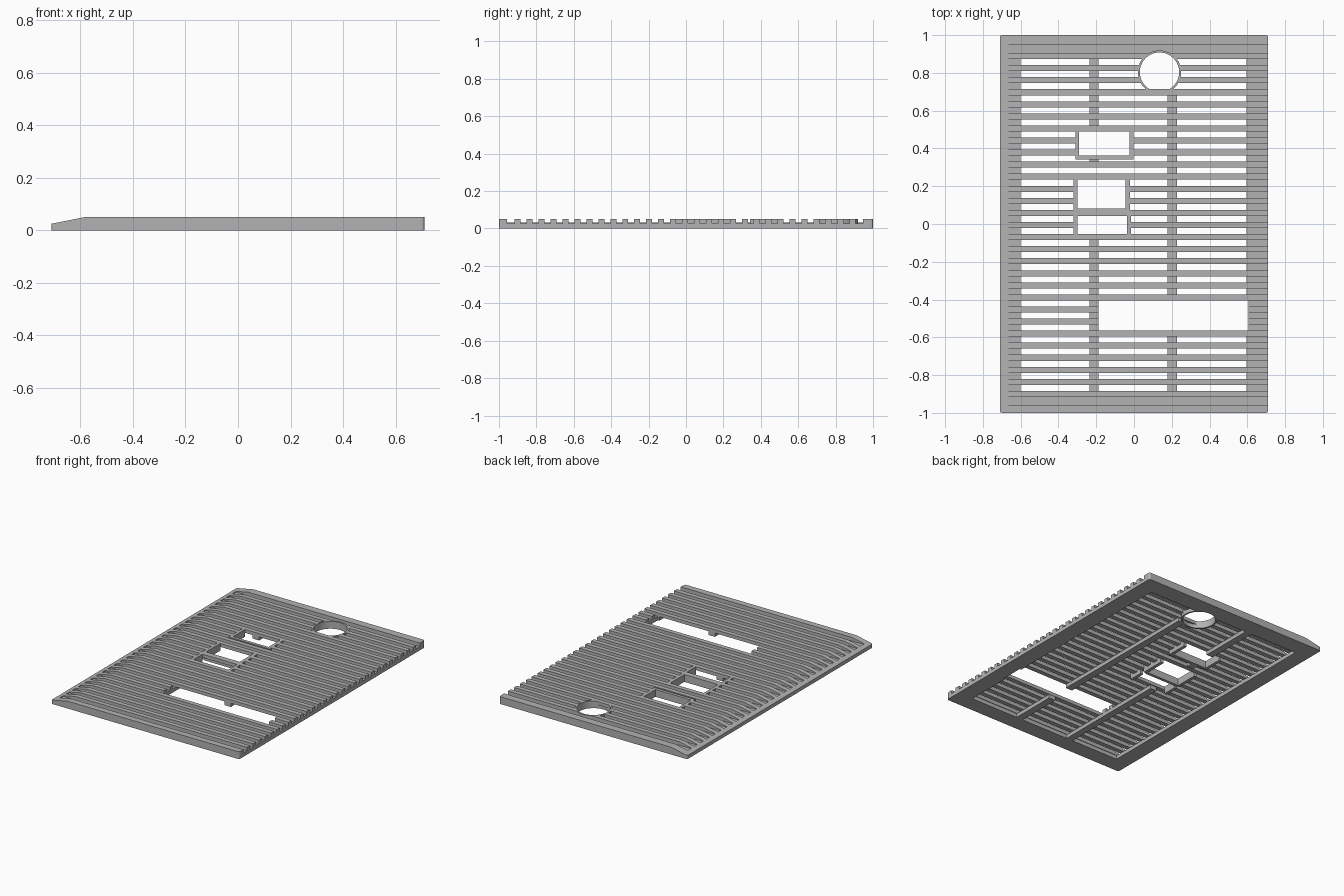
import bpy, bmesh, math
from mathutils import Vector

if "Cube" in bpy.data.objects:
    bpy.data.objects.remove(bpy.data.objects["Cube"])

X0, X1 = -0.71, 0.71       # plate width
H, FLOOR = 0.05, 0.026     # full height and groove floor
PITCH, HALF = 0.0639, 0.016
slats = [-0.836 + PITCH * k for k in range(-1, 28)]

grey = bpy.data.materials.new("grey_plastic")
grey.diffuse_color = (0.45, 0.45, 0.45, 1)
grey.use_nodes = True
grey.node_tree.nodes["Principled BSDF"].inputs["Base Color"].default_value = grey.diffuse_color


def make(name, bm):
    bmesh.ops.recalc_face_normals(bm, faces=bm.faces)
    me = bpy.data.meshes.new(name)
    bm.to_mesh(me)
    bm.free()
    me.materials.append(grey)
    ob = bpy.data.objects.new(name, me)
    bpy.context.collection.objects.link(ob)
    return ob


def prism(bm, points, offset):
    """Closed solid from a planar outline swept along an offset vector."""
    near = [bm.verts.new(p) for p in points]
    far = [bm.verts.new(Vector(p) + Vector(offset)) for p in points]
    bm.faces.new(near)
    bm.faces.new(far[::-1])
    for i in range(len(near)):
        k = (i + 1) % len(near)
        bm.faces.new((near[k], near[i], far[i], far[k]))


def boxes(name, items):
    """Several boxes (x0, x1, y0, y1, z0, z1) in one object."""
    bm = bmesh.new()
    for a, b, c, d, e, f in items:
        prism(bm, [(a, c, e), (b, c, e), (b, d, e), (a, d, e)], (0, 0, f - e))
    return make(name, bm)


def cut(target, cutter):
    cutter.hide_render = True
    cutter.hide_viewport = True
    mod = target.modifiers.new(cutter.name, 'BOOLEAN')
    mod.operation = 'DIFFERENCE'
    mod.solver = 'EXACT'
    mod.object = cutter


# Plate with a sloped left side and softened corners
bm = bmesh.new()
profile = [(X0, 0), (X1, 0), (X1, H), (-0.585, H), (X0, 0.025)]
prism(bm, [(x, -1, z) for x, z in profile], (0, 2, 0))
corners = []
for e in bm.edges:
    a, b = (v.co for v in e.verts)
    if abs(abs(a.x) - X1) < 1e-4 and (a - b).xy.length < 1e-4:
        corners.append(e)
bmesh.ops.bevel(bm, geom=corners, offset=0.012, segments=3, profile=0.5,
                affect='EDGES')
plate = make("slatted_plate", bm)

# Grooves between the slats, open on the right side
lows = [-0.957] + [y + HALF for y in slats]
highs = [y - HALF for y in slats] + [0.947]
cut(plate, boxes("groove_cutter", [(-0.676, 0.8, a, b, FLOOR, 0.1)
                                   for a, b in zip(lows, highs)]))

# Pocket under the slats, leaving the outer frame
cut(plate, boxes("pocket_cutter",
                 [(-0.6, 0.595, -0.888, 0.878, -0.1, FLOOR + 0.0005)]))

# Rectangular openings
cut(plate, boxes("opening_cutter", [
    (-0.30, -0.012, 0.347, 0.474, -0.1, 0.1),
    (-0.308, -0.034, 0.082, 0.228, -0.1, 0.1),
    (-0.308, -0.026, -0.047, 0.036, -0.1, 0.1),
    (-0.187, 0.607, -0.564, -0.405, -0.1, 0.1)]))

# Round opening, flat where it meets the slat below it
CX, CY, R_IN, R_OUT = 0.135, 0.804, 0.104, 0.115
flat = slats[25] + HALF + 0.002
r = (R_IN + R_OUT) / 2
start = math.asin((flat - CY) / r)
sweep = math.pi - 2 * start
bm = bmesh.new()
prism(bm, [(CX + r * math.cos(start + sweep * i / 48),
            CY + r * math.sin(start + sweep * i / 48), -0.1)
           for i in range(49)], (0, 0, 0.2))
cut(plate, make("round_cutter", bm))

# Collar around the round opening
N = 64
bm = bmesh.new()
rings = [[bm.verts.new((CX + rad * math.cos(2 * math.pi * i / N),
                        CY + rad * math.sin(2 * math.pi * i / N), z))
          for i in range(N)]
         for rad, z in ((R_IN, 0), (R_OUT, 0), (R_OUT, H), (R_IN, H))]
for j in range(4):
    a, b = rings[j], rings[(j + 1) % 4]
    for i in range(N):
        k = (i + 1) % N
        bm.faces.new((a[i], a[k], b[k], b[i]))
collar = make("round_collar", bm)
bpy.context.view_layer.objects.active = collar
collar.select_set(True)
bpy.ops.object.shade_smooth_by_angle(angle=math.radians(30))

# Lengthwise ribs under the slats
boxes("left_rib", [(-0.236, -0.187, a, b, 0, FLOOR)
                   for a, b in ((-0.89, -0.06), (0.30, 0.345), (0.495, 0.88))])
boxes("right_rib", [(0.178, 0.228, a, b, 0, FLOOR)
                    for a, b in ((-0.89, -0.566), (-0.402, 0.71))])

# Walls lining the three small openings
boxes("upper_opening_wall", [
    (-0.31, -0.29, 0.342, 0.492, 0, H),
    (-0.024, -0.002, 0.342, 0.492, 0, H),
    (-0.29, -0.024, 0.342, 0.363, 0, H)])
boxes("middle_opening_wall", [
    (-0.319, -0.298, 0.07, 0.238, 0, H),
    (-0.045, -0.022, 0.07, 0.238, 0, H),
    (-0.298, -0.045, 0.062, 0.082, 0, H)])
boxes("lower_opening_wall", [
    (-0.319, -0.298, -0.056, 0.045, 0, H),
    (-0.037, -0.016, -0.056, 0.045, 0, H)])
